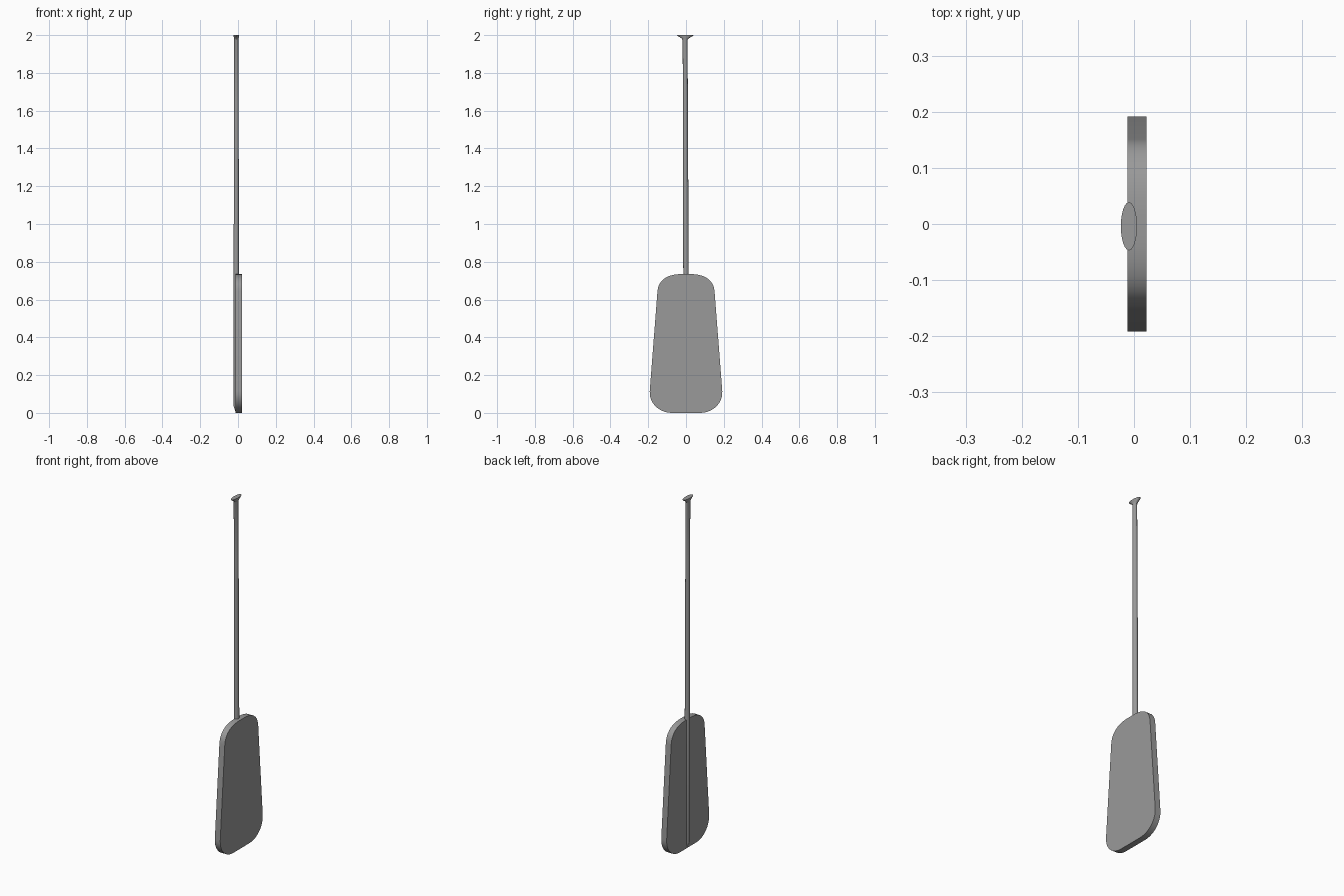
import bpy, bmesh
from math import cos, sin, tau, radians
from mathutils import Vector
from mathutils.geometry import interpolate_bezier

if "Cube" in bpy.data.objects:
    bpy.data.objects.remove(bpy.data.objects["Cube"])

# Dark grey material shared by both parts
grey = bpy.data.materials.new("dark_grey")
grey.diffuse_color = (.32, .32, .32, 1)
grey.use_nodes = True
grey.node_tree.nodes["Principled BSDF"].inputs["Base Color"].default_value = grey.diffuse_color


def finish(name, bm):
    bmesh.ops.recalc_face_normals(bm, faces=bm.faces)
    mesh = bpy.data.meshes.new(name)
    bm.to_mesh(mesh)
    bm.free()
    mesh.materials.append(grey)
    ob = bpy.data.objects.new(name, mesh)
    bpy.context.collection.objects.link(ob)
    bpy.ops.object.select_all(action='DESELECT')
    ob.select_set(True)
    bpy.context.view_layer.objects.active = ob
    bpy.ops.object.shade_smooth_by_angle(angle=radians(30))
    return ob


def corner(*pts, n=12):
    return [(p.x, p.y) for p in interpolate_bezier(*[Vector((y, z, 0)) for y, z in pts], n)]


# Blade: tapered outline with rounded corners, mirrored, then extruded along x
half = corner((.075, 0), (.14, 0), (.196, .05), (.192, .115))
half += corner((.151, .645), (.146, .70), (.105, .735), (.02, .735))
outline = half + [(-y, z) for y, z in reversed(half)]
bm = bmesh.new()
face = bm.faces.new([bm.verts.new((-.012, y, z)) for y, z in outline])
ext = bmesh.ops.extrude_face_region(bm, geom=[face])
bmesh.ops.translate(bm, vec=(.034, 0, 0),
                    verts=[v for v in ext['geom'] if isinstance(v, bmesh.types.BMVert)])
finish("blade", bm)

# Shaft: elliptical rings along z (x centre, y centre, z, x radius, y radius),
# tapered into the blade at the foot and flared into a flat grip at the top
rings = [(-.004, 0, .004, .008, .009), (-.009, 0, .035, .014, .0145),
         (-.009, 0, .735, .014, .0145), (-.009, -.001, 1.0, .0135, .014),
         (-.009, -.003, 1.65, .0125, .013), (-.009, -.005, 1.975, .0115, .013),
         (-.009, -.004, 1.983, .012, .019), (-.009, -.004, 1.996, .0145, .041),
         (-.009, -.004, 2.0, .0145, .043)]
SIDES = 24
bm = bmesh.new()
loops = [[bm.verts.new((cx + rx * cos(tau * i / SIDES), cy + ry * sin(tau * i / SIDES), z))
          for i in range(SIDES)] for cx, cy, z, rx, ry in rings]
for a, b in zip(loops, loops[1:]):
    for i in range(SIDES):
        j = (i + 1) % SIDES
        bm.faces.new((a[i], a[j], b[j], b[i]))
bm.faces.new(loops[0])
bm.faces.new(loops[-1])
finish("shaft_and_grip", bm)
